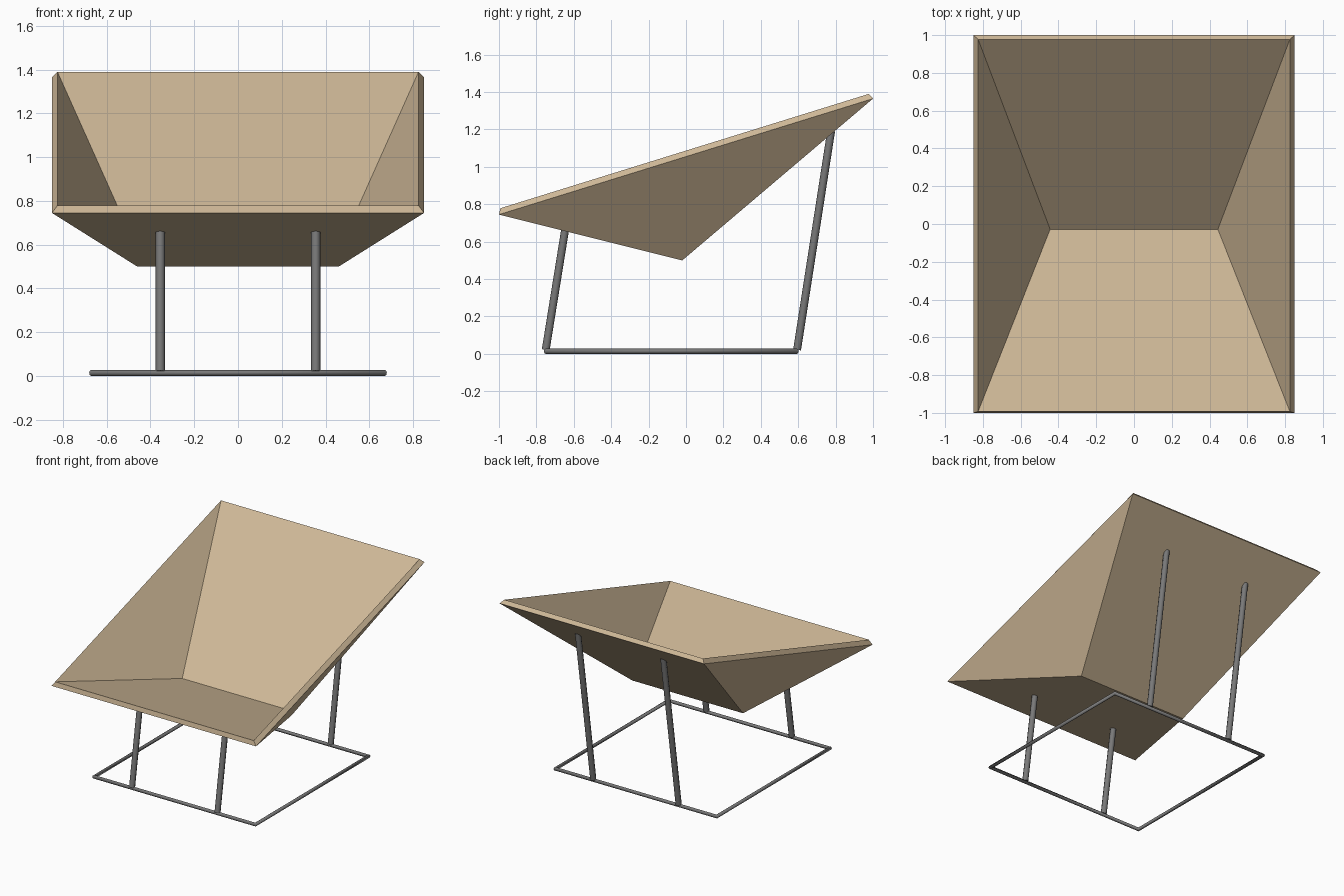
import bpy
from mathutils import Vector

cube = bpy.data.objects.get("Cube")
if cube:
    bpy.data.objects.remove(cube, do_unlink=True)


def material(name, color):
    m = bpy.data.materials.new(name)
    m.use_nodes = True
    m.diffuse_color = (*color, 1)
    m.node_tree.nodes["Principled BSDF"].inputs["Base Color"].default_value = (*color, 1)
    return m


wood = material("tan wood", (0.62, 0.48, 0.31))
metal = material("grey metal", (0.19, 0.19, 0.19))


def link(name, data, mat):
    obj = bpy.data.objects.new(name, data)
    bpy.context.collection.objects.link(obj)
    data.materials.append(mat)
    return obj


def skin(front, back, fold):
    """Four rim corners and two ends of the fold line, each given as (x, y, z)."""
    return [(s * x, y, z) for x, y, z in (front, back, fold) for s in (-1, 1)]


# Folded seat shell: outer and inner skins joined by a mitred rim
outer = skin((0.85, -1.0, 0.745), (0.85, 1.0, 1.365), (0.46, -0.02, 0.5))
inner = skin((0.825, -0.992, 0.779), (0.825, 0.977, 1.39), (0.444, -0.028, 0.538))
panels = [(0, 4, 5, 1), (2, 3, 5, 4), (0, 2, 4), (1, 5, 3)]
faces = [p for p in panels] + [tuple(i + 6 for i in reversed(p)) for p in panels]
rim = [0, 1, 3, 2]
for a, b in zip(rim, rim[1:] + rim[:1]):
    faces.append((a, b, b + 6, a + 6))
mesh = bpy.data.meshes.new("seat_shell")
mesh.from_pydata(outer + inner, [], faces)
mesh.update()
link("seat_shell", mesh, wood)


# Bent metal tubing
def tube(name, points, radius, cyclic=False):
    curve = bpy.data.curves.new(name, "CURVE")
    curve.dimensions = "3D"
    curve.bevel_depth = radius
    curve.bevel_resolution = 2
    curve.use_fill_caps = True
    spline = curve.splines.new("POLY")
    spline.points.add(len(points) - 1)
    for p, co in zip(spline.points, points):
        p.co = (*co, 1)
        spline.use_smooth = True
    spline.use_cyclic_u = cyclic
    return link(name, curve, metal)


# Floor frame
r = 0.014
tube("floor_frame", [(-0.67, -0.75, r), (0.67, -0.75, r),
                     (0.67, 0.592, r), (-0.67, 0.592, r)], r, True)

# Leaning legs, ending inside the thickness of the shell
for side, s in (("left", 1), ("right", -1)):
    x = s * 0.355
    tube("front_leg_" + side, [(x, -0.75, 0.022), (x, -0.645, 0.672)], 0.021)
    tube("back_leg_" + side, [(x, 0.594, 0.022), (x, 0.776, 1.192)], 0.021)
